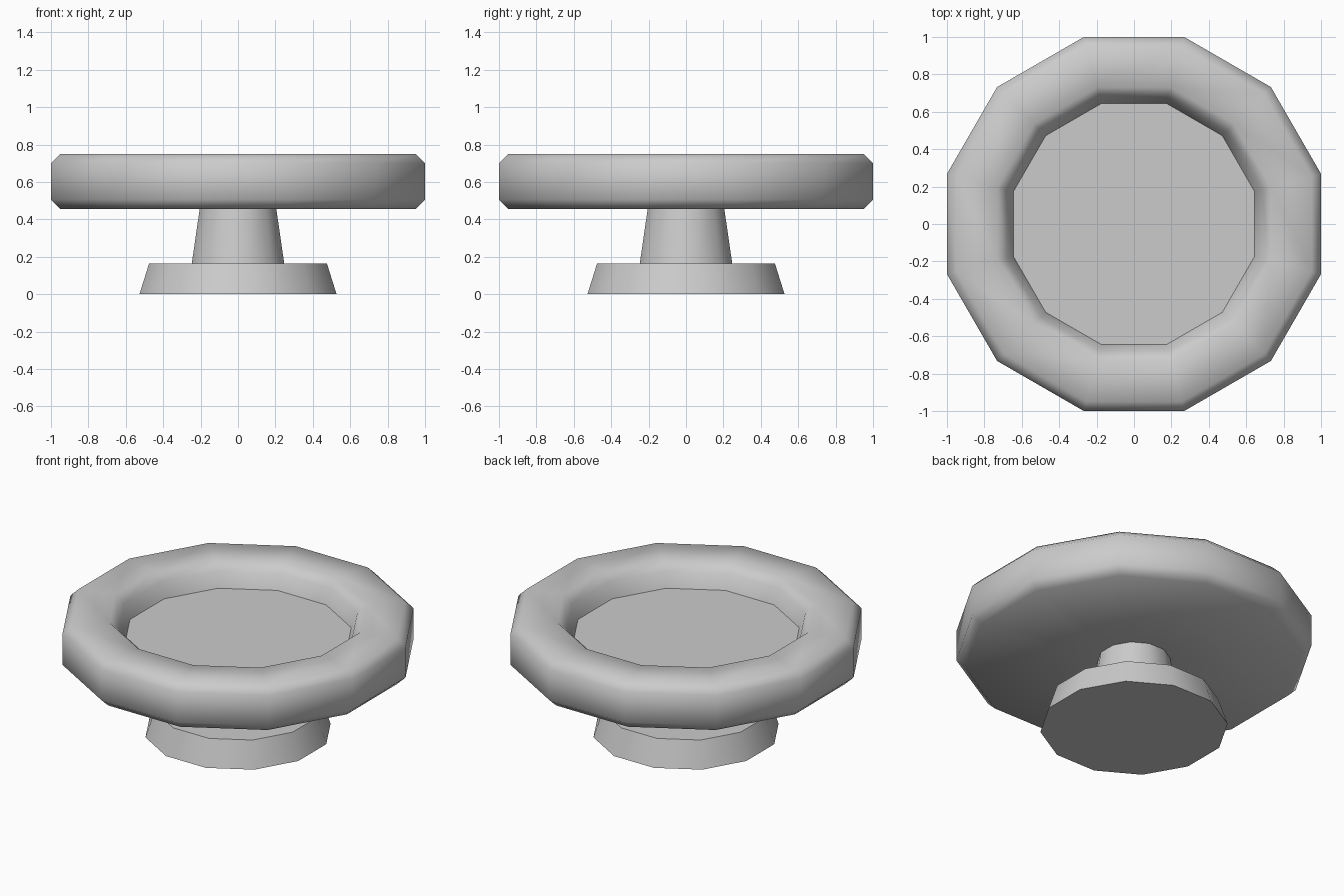
import bpy, bmesh, math

cube = bpy.data.objects.get("Cube")
if cube:
    bpy.data.objects.remove(cube)

SIDES = 12
HALF = math.pi / SIDES

grey = bpy.data.materials.new("plain grey")
grey.use_nodes = True
colour = (0.6, 0.6, 0.6, 1)
grey.diffuse_color = colour
grey.node_tree.nodes["Principled BSDF"].inputs["Base Color"].default_value = colour


def lathe(name, profile):
    """Turn (flat-to-centre distance, height) points into a capped twelve-sided solid."""
    bm = bmesh.new()
    rings = []
    for apothem, z in profile:
        r = apothem / math.cos(HALF)
        angles = [HALF + 2 * HALF * i for i in range(SIDES)]
        rings.append([bm.verts.new((r * math.cos(a), r * math.sin(a), z)) for a in angles])
    for low, high in zip(rings, rings[1:]):
        for i in range(SIDES):
            j = (i + 1) % SIDES
            bm.faces.new((low[i], low[j], high[j], high[i]))
    bm.faces.new(rings[0][::-1])
    bm.faces.new(rings[-1])
    bmesh.ops.recalc_face_normals(bm, faces=bm.faces)
    mesh = bpy.data.meshes.new(name)
    bm.to_mesh(mesh)
    bm.free()
    mesh.materials.append(grey)
    obj = bpy.data.objects.new(name, mesh)
    bpy.context.collection.objects.link(obj)
    bpy.ops.object.select_all(action='DESELECT')
    obj.select_set(True)
    bpy.context.view_layer.objects.active = obj
    bpy.ops.object.shade_smooth_by_angle(angle=math.radians(50))
    return obj


# Foot and tapered stem
lathe("base", [(0.527, 0), (0.475, 0.165)])
lathe("stem", [(0.247, 0.165), (0.205, 0.455)])

# Shallow dish: underside, bevelled rim, inner wall, sunken floor
lathe("dish", [(0.205, 0.455), (0.95, 0.455), (1.0, 0.505), (1.0, 0.70), (0.95, 0.75),
               (0.73, 0.75), (0.68, 0.70), (0.645, 0.605)])
